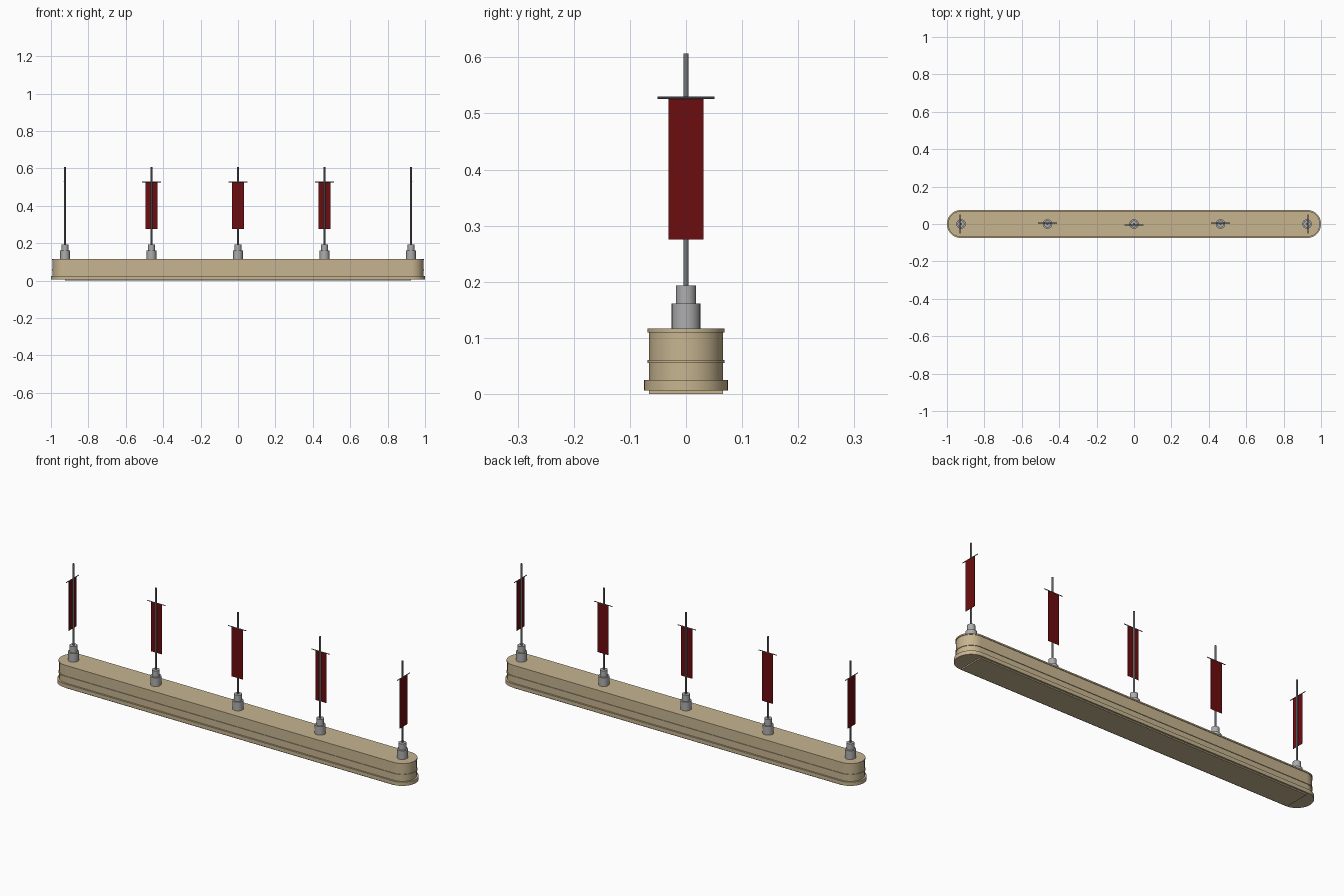
import bpy, bmesh, math
from mathutils import Matrix, Vector

if "Cube" in bpy.data.objects:
    bpy.data.objects.remove(bpy.data.objects["Cube"])

END = 0.925  # centre of the rounded ends, also outer pole position


def material(name, rgb):
    m = bpy.data.materials.new(name)
    m.diffuse_color = (*rgb, 1)
    m.use_nodes = True
    m.node_tree.nodes["Principled BSDF"].inputs["Base Color"].default_value = m.diffuse_color
    return m


tan = material("sandstone", (0.57, 0.46, 0.28))
silver = material("light_grey_metal", (0.42, 0.42, 0.43))
steel = material("dark_grey_metal", (0.17, 0.18, 0.19))
red = material("dark_red_cloth", (0.15, 0.004, 0.005))


def finish(name, bm, mat, smooth=True):
    bmesh.ops.recalc_face_normals(bm, faces=bm.faces)
    me = bpy.data.meshes.new(name)
    bm.to_mesh(me)
    bm.free()
    ob = bpy.data.objects.new(name, me)
    bpy.context.collection.objects.link(ob)
    me.materials.append(mat)
    if smooth:
        bpy.ops.object.select_all(action='DESELECT')
        ob.select_set(True)
        bpy.context.view_layer.objects.active = ob
        bpy.ops.object.shade_smooth_by_angle(angle=math.radians(35))
    return ob


def loft(name, rings, mat):
    """Solid from a list of closed point loops."""
    bm = bmesh.new()
    loops = [[bm.verts.new(p) for p in ring] for ring in rings]
    n = len(loops[0])
    for a, b in zip(loops, loops[1:]):
        for i in range(n):
            j = (i + 1) % n
            bm.faces.new((a[i], a[j], b[j], b[i]))
    bm.faces.new(loops[0][::-1])
    bm.faces.new(loops[-1])
    return finish(name, bm, mat)


def stadium(r, z, seg=20):
    pts = []
    for side, start in ((1, -math.pi / 2), (-1, math.pi / 2)):
        for i in range(seg + 1):
            a = start + math.pi * i / seg
            pts.append((side * END + r * math.cos(a), r * math.sin(a), z))
    return pts


def circle(x, r, z, seg=24):
    return [(x + r * math.cos(2 * math.pi * i / seg),
             r * math.sin(2 * math.pi * i / seg), z) for i in range(seg)]


def box(name, centre, size, mat):
    bm = bmesh.new()
    bmesh.ops.create_cube(bm, size=1, matrix=Matrix.Translation(centre) @ Matrix.Diagonal((*size, 1)))
    return finish(name, bm, mat, False)


# Long rounded base with plinth, middle band and top lip
profile = [(0.075, 0.006), (0.075, 0.025), (0.066, 0.025), (0.066, 0.055),
           (0.069, 0.055), (0.069, 0.061), (0.066, 0.061), (0.066, 0.110),
           (0.069, 0.110), (0.069, 0.117)]
loft("base", [stadium(r, z) for r, z in profile], tan)
box("base_foot", (0, 0, 0.0035), (2 * END, 0.132, 0.007), tan)

# Five poles; each banner hangs off one side of its pole
stations = [(-END, (-1, 0)), (-END / 2, (0, 1)), (0, (0, -1)),
            (END / 2, (0, 1)), (END, (1, 0))]
for k, (x, (dx, dy)) in enumerate(stations, 1):
    loft(f"pole_socket_{k}", [circle(x, 0.0255, 0.116), circle(x, 0.0255, 0.161),
                              circle(x, 0.018, 0.161), circle(x, 0.018, 0.193)], silver)
    loft(f"pole_{k}", [circle(x, 0.0045, 0.19, 12), circle(x, 0.0045, 0.607, 12)], steel)

    out = Vector((dx, dy, 0))
    along = Vector((abs(dy), abs(dx), 0))
    thick = Vector((abs(dx), abs(dy), 0))
    c = Vector((x, 0, 0)) + out * 0.0055
    box(f"banner_{k}", c + Vector((0, 0, 0.401)),
        along * 0.062 + thick * 0.001 + Vector((0, 0, 0.252)), red)

    # Thin rod holding the banner
    bm = bmesh.new()
    turn = Vector((0, 0, 1)).rotation_difference(along).to_matrix().to_4x4()
    bmesh.ops.create_cone(bm, cap_ends=True, segments=8, radius1=0.002, radius2=0.002, depth=0.102,
                          matrix=Matrix.Translation(c + Vector((0, 0, 0.528))) @ turn)
    finish(f"crossbar_{k}", bm, steel)
